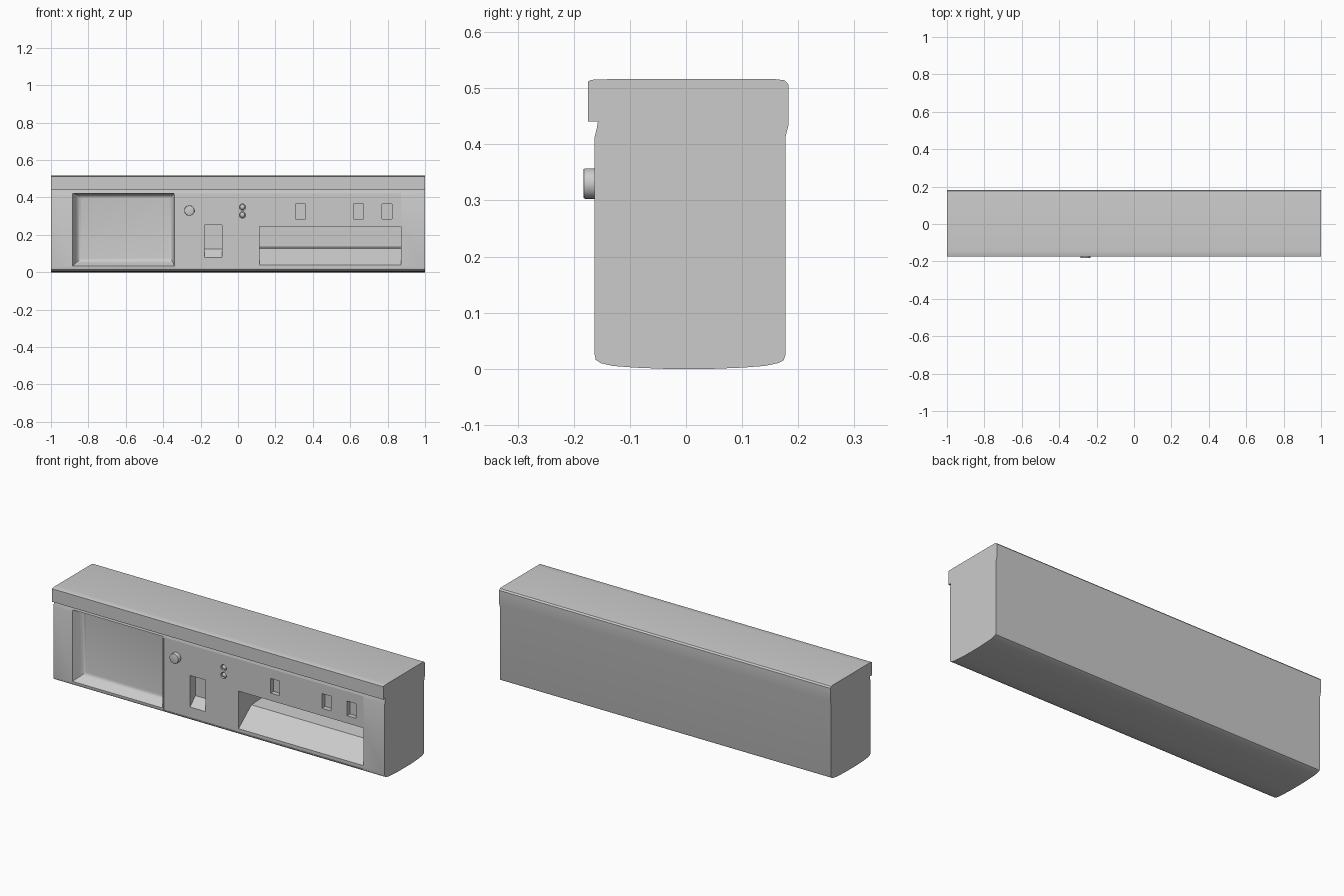
import bpy, bmesh, math
from mathutils import Matrix

if "Cube" in bpy.data.objects:
    bpy.data.objects.remove(bpy.data.objects["Cube"])

FRONT = -0.163   # y of the main front face


def finish(name, bm):
    bmesh.ops.recalc_face_normals(bm, faces=bm.faces)
    me = bpy.data.meshes.new(name)
    bm.to_mesh(me)
    bm.free()
    ob = bpy.data.objects.new(name, me)
    bpy.context.collection.objects.link(ob)
    return ob


def prism(name, profile, x0, x1):
    """Extrude a closed (y, z) profile along x."""
    bm = bmesh.new()
    a = [bm.verts.new((x0, y, z)) for y, z in profile]
    b = [bm.verts.new((x1, y, z)) for y, z in profile]
    bm.faces.new(a)
    bm.faces.new(b)
    for i in range(len(a)):
        j = (i + 1) % len(a)
        bm.faces.new((a[i], a[j], b[j], b[i]))
    return finish(name, bm)


def pocket(name, x0, x1, z0, z1, depth):
    y0, y1 = FRONT - 0.01, FRONT + depth
    return prism(name, [(y0, z0), (y1, z0), (y1, z1), (y0, z1)], x0, x1)


def disc(name, x, z, r, y0, y1, bevel=0.0):
    """Cylinder pointing along y."""
    bm = bmesh.new()
    m = Matrix.Translation((x, (y0 + y1) / 2, z)) @ Matrix.Rotation(math.pi / 2, 4, 'X')
    bmesh.ops.create_cone(bm, cap_ends=True, segments=32, radius1=r, radius2=r,
                          depth=y1 - y0, matrix=m)
    if bevel:
        rim = [e for e in bm.edges if all(v.co.y < y0 + 1e-4 for v in e.verts)]
        bmesh.ops.bevel(bm, geom=rim, offset=bevel, segments=2, profile=0.5, affect='EDGES')
    return finish(name, bm)


def smooth(ob):
    bpy.ops.object.select_all(action='DESELECT')
    ob.select_set(True)
    bpy.context.view_layer.objects.active = ob
    bpy.ops.object.shade_smooth_by_angle(angle=math.radians(30))


def cut(ob, cutter):
    bpy.context.view_layer.objects.active = ob
    mod = ob.modifiers.new("cut", 'BOOLEAN')
    mod.operation, mod.solver, mod.object = 'DIFFERENCE', 'EXACT', cutter
    bpy.ops.object.modifier_apply(modifier=mod.name)
    bpy.data.objects.remove(cutter)


# Housing with rounded underside and overhanging top lip
body = prism("housing", [
    (-0.09, 0.002), (-0.13, 0.005), (-0.152, 0.010), (-0.161, 0.016), (FRONT, 0.026),
    (FRONT, 0.412), (-0.159, 0.428), (-0.157, 0.441), (-0.175, 0.441), (-0.175, 0.512),
    (-0.168, 0.515), (-0.14, 0.516), (0.16, 0.516), (0.176, 0.514), (0.183, 0.506),
    (0.183, 0.436), (0.177, 0.412), (0.177, 0.024), (0.174, 0.015), (0.164, 0.010),
    (0.14, 0.005), (0.10, 0.002), (0.05, 0.0), (-0.04, 0.0)], -1, 1)

# Slightly sunken control panel
cut(body, pocket("panel_cutter", -0.335, 0.872, 0.022, 0.42, 0.004))

# Wide display recess with sloping left and bottom sides
bm = bmesh.new()
rings = [[bm.verts.new((x, y, z)) for x, z in ((l, b), (r, b), (r, t), (l, t))]
         for y, l, r, b, t in ((FRONT - 0.01, -0.892, -0.339, 0.027, 0.424),
                               (FRONT + 0.05, -0.855, -0.35, 0.06, 0.412))]
bm.faces.new(rings[0])
bm.faces.new(rings[1])
for i in range(4):
    j = (i + 1) % 4
    bm.faces.new((rings[0][i], rings[0][j], rings[1][j], rings[1][i]))
back = [e for e in bm.edges if all(v.co.y > FRONT for v in e.verts)]
bmesh.ops.bevel(bm, geom=back, offset=0.018, segments=4, profile=0.5, affect='EDGES')
cut(body, finish("recess_cutter", bm))

# Delivery tray: sloping chute up to a floor and back wall
cut(body, prism("tray_cutter", [
    (FRONT - 0.01, 0.04), (FRONT + 0.004, 0.04), (FRONT + 0.115, 0.128),
    (FRONT + 0.23, 0.134), (FRONT + 0.23, 0.245), (FRONT - 0.01, 0.245)], 0.115, 0.872))

# Card slot with ramped lower end
cut(body, prism("slot_cutter", [
    (FRONT - 0.01, 0.08), (FRONT + 0.004, 0.08), (FRONT + 0.05, 0.125),
    (FRONT + 0.05, 0.252), (FRONT - 0.01, 0.252)], -0.178, -0.086))

# Three small windows
for x in (0.335, 0.645, 0.797):
    cut(body, pocket("window_cutter", x - 0.027, x + 0.027, 0.286, 0.366, 0.03))

# Indicator lamps seated in round holes
for n, z in enumerate((0.348, 0.306)):
    cut(body, disc("lamp_cutter", 0.024, z, 0.017, FRONT - 0.01, FRONT + 0.02))
    bm = bmesh.new()
    bmesh.ops.create_uvsphere(bm, u_segments=20, v_segments=10, radius=0.014,
                              matrix=Matrix.Translation((0.024, FRONT + 0.016, z)))
    smooth(finish(f"lamp_{n + 1}", bm))
smooth(body)

# Round knob
smooth(disc("knob", -0.26, 0.33, 0.027, -0.183, FRONT + 0.01, 0.003))
